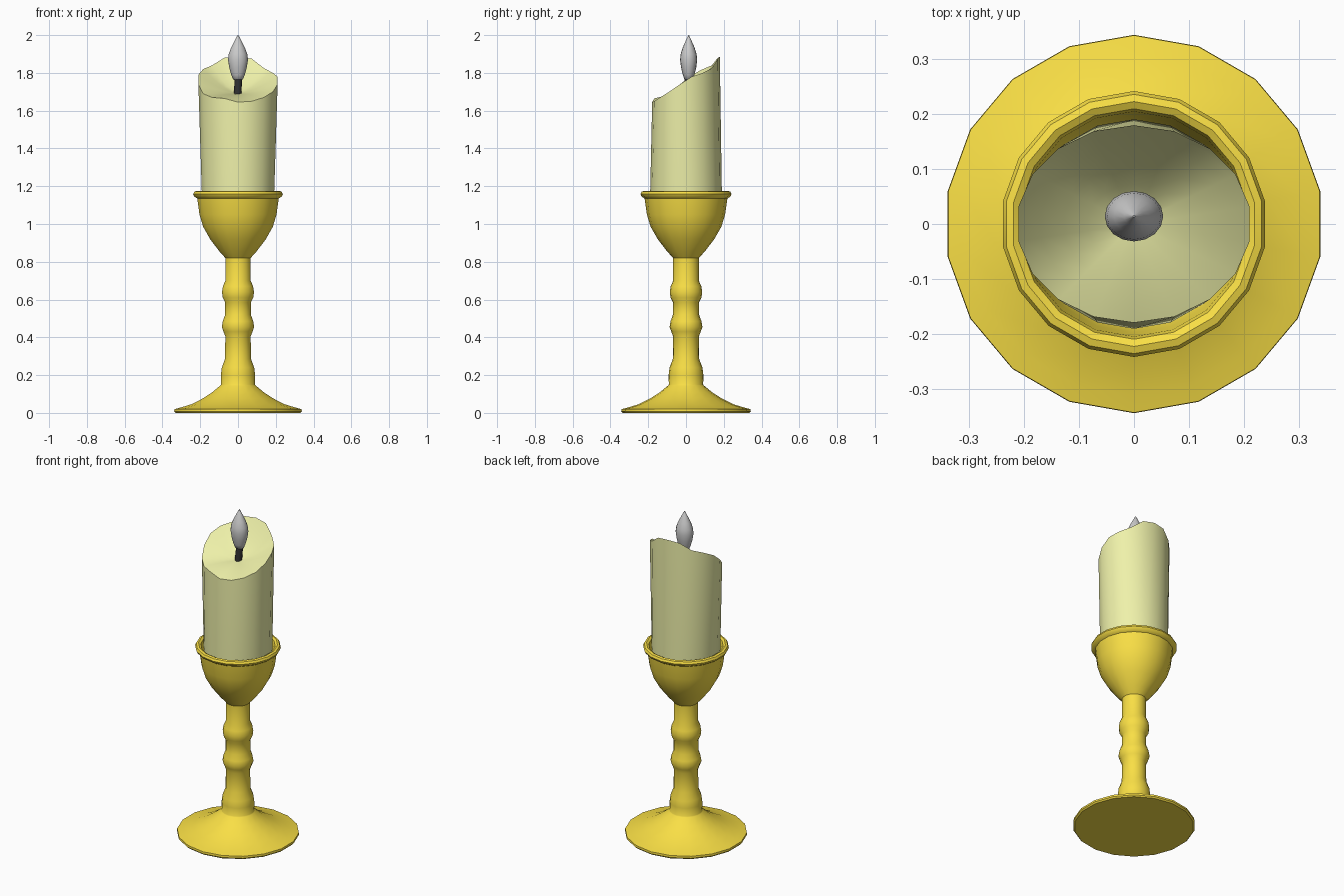
import bpy, bmesh, math

SIDES = 18


def material(name, rgb):
    m = bpy.data.materials.new(name)
    m.diffuse_color = (*rgb, 1)
    return m


def loft(name, rings, mat=None, angle=40):
    """Skin a list of closed rings and cap both ends."""
    bm = bmesh.new()
    loops = [[bm.verts.new(p) for p in ring] for ring in rings]
    for a, b in zip(loops, loops[1:]):
        n = len(a)
        for i in range(n):
            j = (i + 1) % n
            bm.faces.new((a[i], a[j], b[j], b[i]))
    bm.faces.new(loops[0][::-1])
    bm.faces.new(loops[-1])
    bmesh.ops.recalc_face_normals(bm, faces=bm.faces[:])
    me = bpy.data.meshes.new(name)
    bm.to_mesh(me)
    bm.free()
    ob = bpy.data.objects.new(name, me)
    bpy.context.collection.objects.link(ob)
    if mat:
        me.materials.append(mat)
    bpy.ops.object.select_all(action='DESELECT')
    ob.select_set(True)
    bpy.context.view_layer.objects.active = ob
    bpy.ops.object.shade_smooth_by_angle(angle=math.radians(angle))
    return ob


def ring(r, z, x=0, y=0, ry=None, n=SIDES):
    """Horizontal ring starting at the back; ry makes it oval."""
    ry = r if ry is None else ry
    a = [math.pi / 2 + 2 * math.pi * i / n for i in range(n)]
    return [(x + r * math.cos(t), y + ry * math.sin(t), z) for t in a]


gold = material("gold", (0.95, 0.74, 0.06))
wax = material("wax", (0.86, 0.88, 0.40))
black = material("black", (0.03, 0.03, 0.03))

# Turned holder: foot, beaded stem, cup with rolled rim and hollow inside
profile = [
    (0.336, 0), (0.343, 0.008), (0.342, 0.02), (0.31, 0.028), (0.25, 0.046),
    (0.19, 0.076), (0.14, 0.108), (0.095, 0.145),
    (0.091, 0.15), (0.092, 0.20), (0.087, 0.24), (0.07, 0.285),
    (0.068, 0.405), (0.078, 0.43), (0.087, 0.455), (0.082, 0.485), (0.069, 0.52),
    (0.069, 0.585), (0.082, 0.61), (0.086, 0.64), (0.081, 0.67), (0.068, 0.70),
    (0.068, 0.82), (0.10, 0.855), (0.15, 0.92), (0.187, 0.985), (0.207, 1.05),
    (0.219, 1.135), (0.235, 1.145), (0.241, 1.158), (0.235, 1.171), (0.222, 1.175),
    (0.209, 1.168), (0.204, 1.15), (0.197, 1.07), (0.175, 1.0), (0.10, 0.92), (0.03, 0.90),
]
loft("candle_holder", [ring(r, z) for r, z in profile], gold)

# Candle: oval shaft with an uneven melted rim and a dished top
rim_z = [1.885, 1.88, 1.84, 1.82, 1.79, 1.74, 1.69, 1.67, 1.665,
         1.645, 1.65, 1.67, 1.70, 1.74, 1.78, 1.80, 1.825, 1.875]
rim = [(x, y, z) for (x, y, _), z in zip(ring(0.213, 0, ry=0.179), rim_z)]
shaft = [ring(0.187, 1.03), ring(0.194, 1.15, ry=0.19)]
dish = []
for f in (0.95, 0.8, 0.6, 0.4, 0.2, 0.06):
    dish.append([(x * f, y * f, 1.69 + (z - 1.69) * f ** 1.5) for x, y, z in rim])
loft("candle", shaft + [rim] + dish, wax, 50)

# Wick, leaning slightly
loft("wick", [ring(0.021, 1.67, -0.003, 0.005, n=10),
              ring(0.021, 1.73, 0, 0.01, n=10),
              ring(0.019, 1.785, 0.003, 0.014, n=10)], black)

# Flame: slightly flattened teardrop
flame = [(0.012, 1.76), (0.026, 1.766), (0.036, 1.79), (0.047, 1.83), (0.053, 1.87),
         (0.049, 1.90), (0.036, 1.935), (0.018, 1.97), (0.002, 2.0)]
loft("flame", [ring(r, z, 0, 0.014, r * 0.86, 16) for r, z in flame], None, 60)
